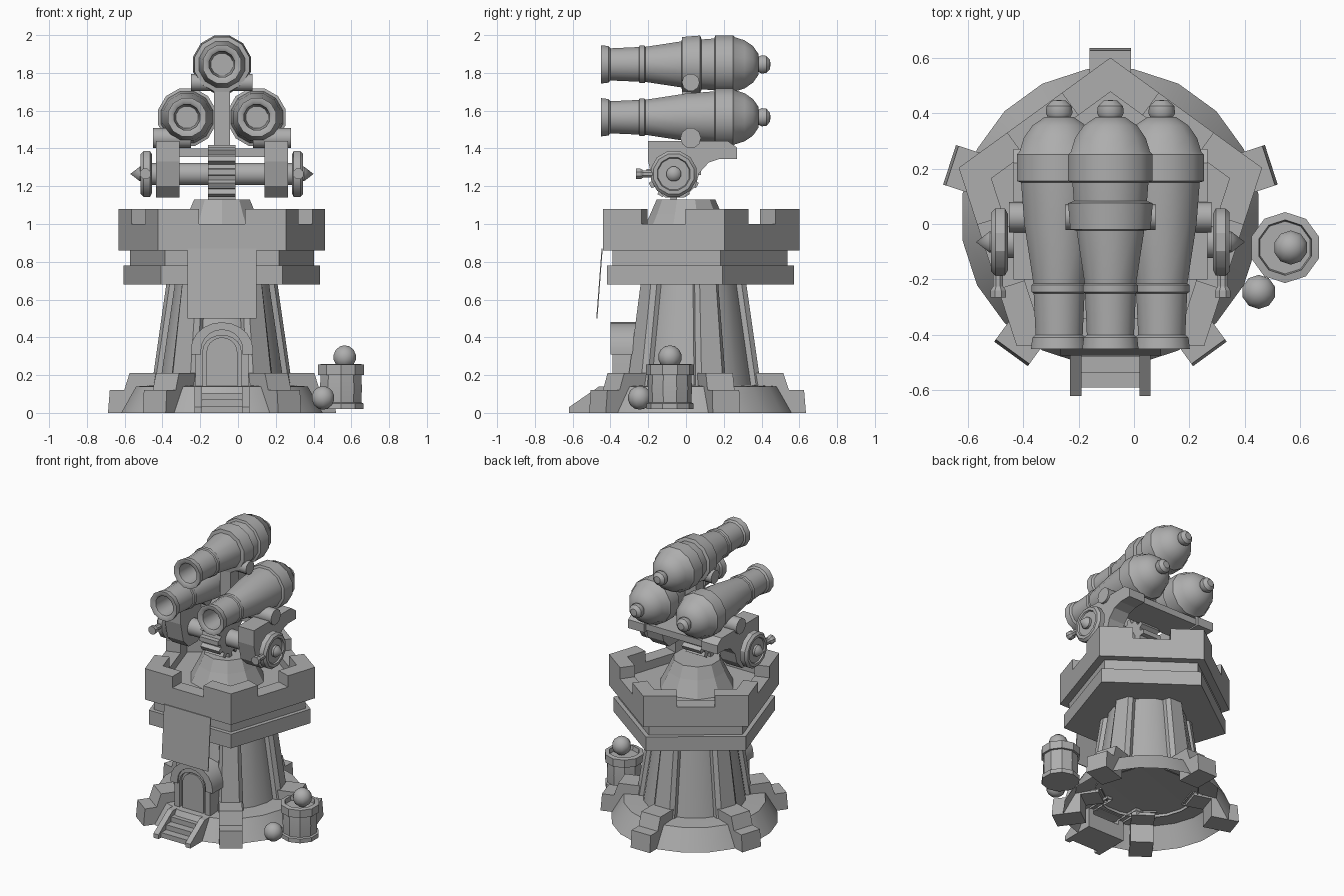
import bpy, bmesh, math
from mathutils import Matrix, Vector

if "Cube" in bpy.data.objects:
    bpy.data.objects.remove(bpy.data.objects["Cube"])

CX, CY = -0.085, 0.025          # tower axis
GREY = bpy.data.materials.new("stone_grey")
GREY.diffuse_color = (0.42, 0.42, 0.42, 1)
GREY.use_nodes = True
GREY.node_tree.nodes["Principled BSDF"].inputs["Base Color"].default_value = GREY.diffuse_color
PI = math.pi


def finish(name, bm, mat=None, smooth=None):
    if mat is not None:
        bm.transform(mat)
    bmesh.ops.recalc_face_normals(bm, faces=bm.faces)
    me = bpy.data.meshes.new(name)
    bm.to_mesh(me)
    bm.free()
    me.materials.append(GREY)
    ob = bpy.data.objects.new(name, me)
    bpy.context.collection.objects.link(ob)
    if smooth:
        bpy.ops.object.select_all(action='DESELECT')
        ob.select_set(True)
        bpy.context.view_layer.objects.active = ob
        bpy.ops.object.shade_smooth_by_angle(angle=math.radians(smooth))
    return ob


def place(x, y, z, axis='Z', sign=1):
    rot = {'Z': Matrix(), 'Y': Matrix.Rotation(-sign * PI / 2, 4, 'X'),
           'X': Matrix.Rotation(sign * PI / 2, 4, 'Y')}[axis]
    return Matrix.Translation((x, y, z)) @ rot


def lathe(name, prof, sides, mat, start=0.0, smooth=None):
    """Revolve (radius, height) points; radius 0 closes to a point."""
    bm = bmesh.new()
    rings = []
    for r, h in prof:
        if r == 0:
            rings.append([bm.verts.new((0, 0, h))] * sides)
        else:
            rings.append([bm.verts.new((r * math.cos(start + 2 * PI * i / sides),
                                        r * math.sin(start + 2 * PI * i / sides), h)) for i in range(sides)])
    for a, b in zip(rings, rings[1:]):
        for i in range(sides):
            j = (i + 1) % sides
            quad = list(dict.fromkeys((a[i], a[j], b[j], b[i])))
            if len(quad) > 2:
                bm.faces.new(quad)
    return finish(name, bm, mat, smooth)


def extrude(name, pts, depth, mat, smooth=None):
    """Extrude a flat outline along local z, centred."""
    bm = bmesh.new()
    lo = [bm.verts.new((x, y, -depth / 2)) for x, y in pts]
    hi = [bm.verts.new((x, y, depth / 2)) for x, y in pts]
    bm.faces.new(lo)
    bm.faces.new(hi)
    for i in range(len(pts)):
        j = (i + 1) % len(pts)
        bm.faces.new((lo[i], lo[j], hi[j], hi[i]))
    return finish(name, bm, mat, smooth)


def box(name, x0, x1, y0, y1, z0, z1):
    return extrude(name, [(x0, y0), (x1, y0), (x1, y1), (x0, y1)], z1 - z0,
                   Matrix.Translation((0, 0, (z0 + z1) / 2)))


def rod(name, r, length, sides, mat, smooth=40):
    return lathe(name, [(0, -length / 2), (r, -length / 2), (r, length / 2), (0, length / 2)],
                 sides, mat, PI / sides, smooth)


UP = Matrix.Rotation(PI / 2, 4, 'X')                       # outline y becomes z
SIDE = Matrix(((0, 0, 1, 0), (1, 0, 0, 0), (0, 1, 0, 0), (0, 0, 0, 1)))  # outline in y-z
AXIS = place(CX, CY, 0)

# Base ring (open below) and tower shaft
lathe("base_ring", [(0.54, 0), (0.46, 0.14), (0.3, 0.15), (0, 0.15)], 20, AXIS, PI / 20, 25)
lathe("tower_shaft", [(0.335, 0.13), (0.25, 0.70)], 20, AXIS, PI / 20, 25)

# Five buttress feet, tower ribs and corner merlons
R, WALL, E = 0.575, 0.10, 0.676
for k in range(5):
    turn = AXIS @ Matrix.Rotation(PI / 2 + k * 2 * PI / 5, 4, 'Z')
    extrude("buttress_foot", [(0.42, 0), (0.61, 0), (0.60, 0.12), (0.52, 0.12), (0.49, 0.21), (0.30, 0.21),
                              (0.30, 0.13), (0.42, 0.13)], 0.15, turn @ UP)
    bm = bmesh.new()
    rows = [[bm.verts.new((x, y, z)) for x, y in
             ((ri, -w), (ro - 0.025, -w), (ro, -w * 0.7), (ro, w * 0.7), (ro - 0.025, w), (ri, w))]
            for z, ri, ro, w in ((0.14, 0.28, 0.372, 0.085), (0.70, 0.2, 0.292, 0.065))]
    for i in range(6):
        bm.faces.new((rows[0][i], rows[0][(i + 1) % 6], rows[1][(i + 1) % 6], rows[1][i]))
    finish("tower_rib", bm, turn)
    # merlon: two arms along the walls from the corner
    c, arm = Vector((R, 0)), 0.32 * E
    pts = []
    for s in (-1, 1):
        d = Vector((-math.sin(PI / 5), s * math.cos(PI / 5)))
        n = Vector((math.cos(PI / 5), s * math.sin(PI / 5)))
        end = c + d * arm
        pts.append((end, end - n * WALL))
    inner = Vector((R - WALL / math.cos(PI / 5), 0))
    extrude("corner_merlon", [pts[0][1], pts[0][0], c, pts[1][0], pts[1][1], inner], 0.08,
            turn @ Matrix.Translation((0, 0, 1.04)))

# Pentagonal platform with parapet
lathe("platform", [(0, 0.68), (0.547, 0.68), (0.547, 0.78), (0.513, 0.78), (0.513, 0.86), (R, 0.86),
                   (R, 1.0), (R - WALL / math.cos(PI / 5), 1.0), (R - WALL / math.cos(PI / 5), 0.94), (0, 0.94)],
      5, AXIS, PI / 2)
lathe("turntable", [(0.25, 0.93), (0.19, 1.05), (0.155, 1.13), (0, 1.13)], 10, place(CX, 0, 0), PI / 10)

# Hanging banner
extrude("banner", [(-0.441, 0.87), (-0.447, 0.87), (-0.475, 0.50), (-0.469, 0.50)], 0.365,
        Matrix.Translation((CX, 0, 0)) @ SIDE)


# Doorway: arch outline helper
def arch(w, z0, spring, rise):
    return [(-w, z0), (w, z0)] + [(w * math.cos(a * PI / 10), spring + rise * math.sin(a * PI / 10))
                                  for a in range(11)]


def arch_frame(name, wo, wi, z0, spring, ro, ri, y0, y1):
    bm = bmesh.new()
    loops = []
    for w, r in ((wo, ro), (wi, ri)):
        outline = arch(w, z0, spring, r)[1:] + [(-w, z0)]
        loops.append([[bm.verts.new((x, y, z)) for x, z in outline] for y in (y0, y1)])
    (of, ob), (nf, nb) = loops
    for i in range(len(of) - 1):
        for a, b in ((of, ob), (nf, nb), (of, nf), (ob, nb)):
            bm.faces.new((a[i], a[i + 1], b[i + 1], b[i]))
    finish(name, bm, Matrix.Translation((CX, 0, 0)), 30)


arch_frame("door_frame", 0.14, 0.10, 0.13, 0.33, 0.11, 0.08, -0.39, -0.2)
arch_frame("door_arch", 0.165, 0.11, 0.31, 0.335, 0.145, 0.105, -0.40, -0.2)
extrude("door", arch(0.082, 0.14, 0.32, 0.08), 0.02, Matrix.Translation((CX, -0.375, 0)) @ UP)
extrude("door_back", arch(0.11, 0.14, 0.33, 0.1), 0.02, Matrix.Translation((CX, -0.355, 0)) @ UP)

# Stairs
for s in (-1, 1):
    extrude("stair_side", [(-0.62, 0), (-0.62, 0.03), (-0.46, 0.14), (-0.38, 0.14), (-0.38, 0)], 0.04,
            Matrix.Translation((CX + s * 0.125, 0, 0)) @ SIDE)
for i in range(3):
    box("stair_step", CX - 0.11, CX + 0.11, -0.59 + 0.055 * i, -0.38, 0, 0.035 * (i + 1))

# Cannons
BARREL = [(0, -0.25), (0.06, -0.25), (0.07, -0.44), (0.085, -0.45), (0.105, -0.45), (0.1, -0.41), (0.088, -0.40),
          (0.095, -0.25), (0.103, -0.245), (0.103, -0.22), (0.096, -0.215), (0.13, 0.0), (0.142, 0.15),
          (0.158, 0.155), (0.158, 0.25), (0.148, 0.26), (0.132, 0.31), (0.1, 0.355), (0.055, 0.385),
          (0.042, 0.385), (0.05, 0.40), (0.047, 0.425), (0.025, 0.445), (0, 0.447)]
for name, x, z in (("top_cannon", CX, 1.845), ("left_cannon", CX - 0.185, 1.565), ("right_cannon", CX + 0.185, 1.565)):
    lathe(name, BARREL, 12, place(x, 0, z, 'Y'), PI / 12, 35)
lathe("top_cannon_band", [(0.12, -0.025), (0.15, -0.02), (0.158, 0.075), (0.13, 0.085)], 12,
      place(CX, 0, 1.845, 'Y'), PI / 12, 35)
rod("top_trunnion", 0.047, 0.325, 10, place(CX, 0.025, 1.75, 'X'))
box("cannon_post", CX - 0.042, CX + 0.042, -0.02, 0.07, 1.38, 1.74)

# Carriage
CHEEK = [(-0.2, 1.44), (-0.2, 1.33), (-0.17, 1.2), (-0.11, 1.14), (-0.01, 1.14), (0.05, 1.2), (0.07, 1.27),
         (0.12, 1.325), (0.18, 1.345), (0.27, 1.345), (0.27, 1.405), (0.22, 1.44)]
WHEEL = [(0, -0.03), (0.105, -0.03), (0.125, -0.02), (0.125, 0.015), (0.11, 0.03), (0.09, 0.03),
         (0.085, 0.02), (0.04, 0.02), (0.04, 0.035), (0, 0.085)]
for s in (-1, 1):
    extrude("carriage_cheek", CHEEK, 0.125, Matrix.Translation((CX + s * 0.2875, 0, 0)) @ SIDE)
    lathe("wheel", WHEEL, 12, place(CX + s * 0.40, -0.065, 1.265, 'X', s), PI / 12, 30)
    rod("trunnion", 0.055, 0.2, 10, place(CX + s * 0.265, 0.025, 1.455, 'X'))
    lathe("crank_handle", [(0, -0.265), (0.03, -0.265), (0.03, -0.24), (0.02, -0.225), (0.02, -0.15)],
          8, place(CX + s * 0.405, 0, 1.265, 'Y'), PI / 8, 30)
box("carriage_bed", CX - 0.23, CX + 0.23, 0.03, 0.25, 1.355, 1.40)
rod("axle", 0.06, 0.75, 12, place(CX, -0.065, 1.265, 'X'))
gear = []
for i in range(12):
    for off, r in ((-0.16, 0.115), (-0.11, 0.145), (0.11, 0.145), (0.16, 0.115)):
        a = i * PI / 6 + off
        gear.append((-0.065 + r * math.cos(a), 1.275 + r * math.sin(a)))
extrude("gear", gear, 0.145, Matrix.Translation((CX, 0, 0)) @ SIDE)

# Barrel of shot and loose cannonballs
lathe("shot_barrel", [(0, 0.02), (0.125, 0.02), (0.125, 0.05), (0.113, 0.055), (0.117, 0.13), (0.113, 0.2),
                      (0.128, 0.2), (0.128, 0.255), (0.10, 0.26), (0.095, 0.23), (0, 0.23)],
      10, place(0.545, -0.085, 0), PI / 10, 30)
for x, y, z in ((0.565, -0.085, 0.295), (0.45, -0.245, 0.08)):
    bm = bmesh.new()
    bmesh.ops.create_uvsphere(bm, u_segments=10, v_segments=7, radius=0.063)
    finish("cannonball", bm, Matrix.Translation((x, y, z)), 60)
